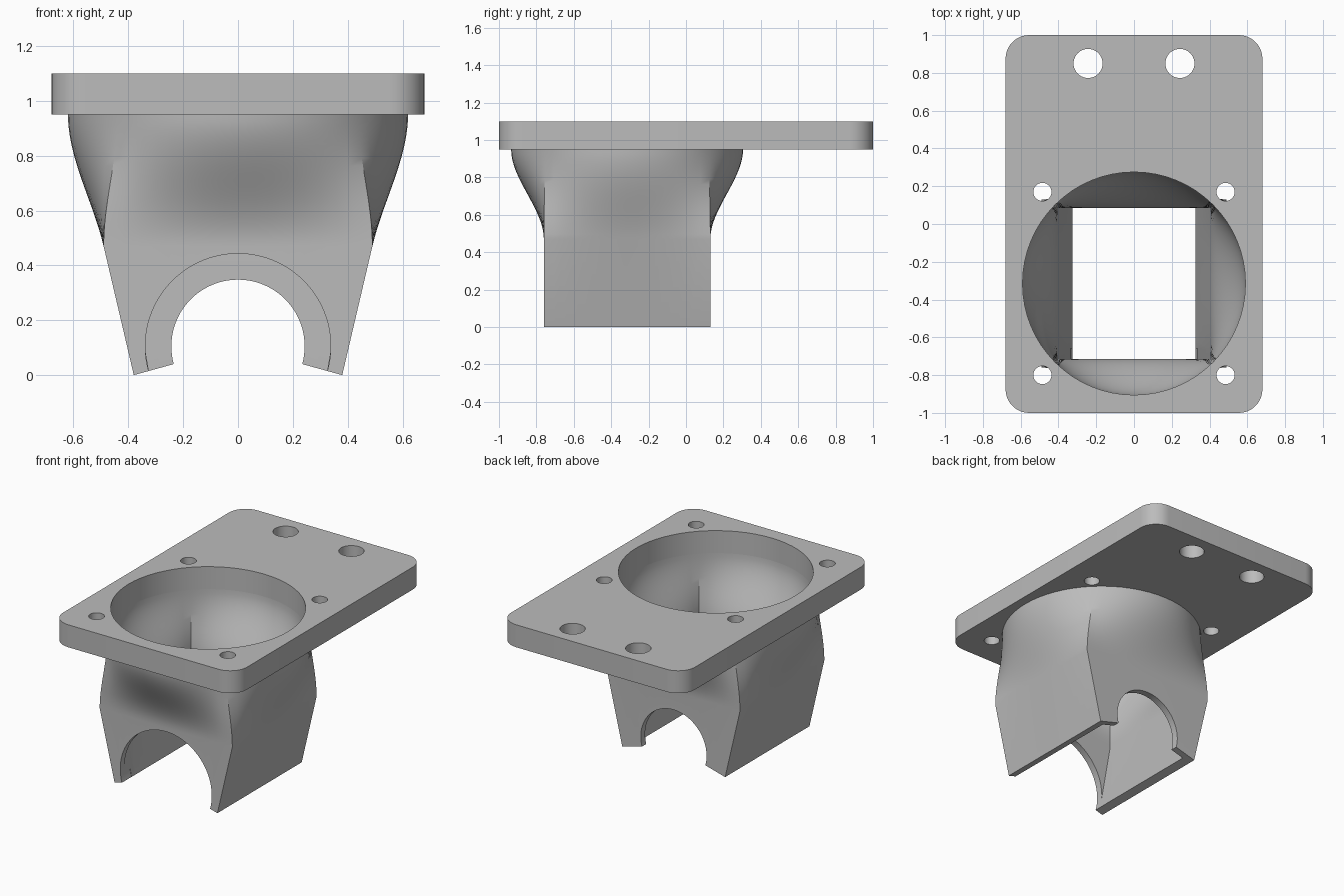
import bpy, bmesh, math

if "Cube" in bpy.data.objects:
    bpy.data.objects.remove(bpy.data.objects["Cube"])

GREY = (0.5, 0.5, 0.5, 1)
grey = bpy.data.materials.new("plain grey")
grey.use_nodes = True
grey.diffuse_color = GREY
grey.node_tree.nodes["Principled BSDF"].inputs["Base Color"].default_value = GREY

CY = -0.315                 # duct axis
FLOOR, NECK, TOP = 0.0, 0.47, 0.95
PLATE_TOP = 1.10
N, ROWS = 16, 18            # samples per duct side, rows of the flared part


def add_object(name, bm):
    bmesh.ops.recalc_face_normals(bm, faces=bm.faces)
    mesh = bpy.data.meshes.new(name)
    bm.to_mesh(mesh)
    bm.free()
    mesh.materials.append(grey)
    obj = bpy.data.objects.new(name, mesh)
    bpy.context.collection.objects.link(obj)
    return obj


def cut_cylinder(obj, radius, start, end, sides=64):
    """Cut a round hole between two points along y or z."""
    along_y = start[1] != end[1]
    mid = [(a + b) / 2 for a, b in zip(start, end)]
    bpy.ops.mesh.primitive_cylinder_add(
        vertices=sides, radius=radius, depth=math.dist(start, end), location=mid,
        rotation=(math.pi / 2 if along_y else 0, 0, 0))
    cutter = bpy.context.object
    cutter.hide_render = True
    mod = obj.modifiers.new("hole", 'BOOLEAN')
    mod.operation, mod.solver, mod.object = 'DIFFERENCE', 'EXACT', cutter
    bpy.context.view_layer.objects.active = obj
    bpy.ops.object.modifier_apply(modifier=mod.name)
    bpy.data.objects.remove(cutter)


def smooth(obj):
    bpy.ops.object.select_all(action='DESELECT')
    obj.select_set(True)
    bpy.context.view_layer.objects.active = obj
    bpy.ops.object.shade_smooth_by_angle(angle=math.radians(25))


def duct_rings(foot_x, neck_x, half_y, radius):
    """Rings from the tapered rectangular foot up to the round mouth."""
    sides = [(k, 2 * i / N - 1) for k in range(4) for i in range(N)]

    def rect(k, u, hx):
        return [(hx, half_y * u), (-hx * u, half_y),
                (-hx, -half_y * u), (hx * u, -half_y)][k]

    # The foot rises towards the arch centre, square to the side walls
    foot = []
    for k, u in sides:
        x, y = rect(k, u, foot_x)
        foot.append((x, y + CY, FLOOR + (0.38 - abs(x)) * 0.276))
    rings = [foot]
    slope = (neck_x - foot_x) / (NECK - FLOOR)
    for r in range(ROWS + 1):
        t = r / ROWS
        blend = t * t * (3 - 2 * t)
        lead = slope * (TOP - NECK) * t * (1 - t) ** 2
        ring = []
        for k, u in sides:
            a = k * math.pi / 2 + u * math.pi / 4
            x, y = rect(k, u, neck_x)
            cx, cy = radius * math.cos(a), radius * math.sin(a)
            push = lead * (1 - u * u) * (1, 0, -1, 0)[k]
            ring.append((x + (cx - x) * blend + push,
                         y + (cy - y) * blend + CY, NECK + (TOP - NECK) * t))
        rings.append(ring)
    return rings


# Duct: outer skin up, inner skin back down, closed into a ring
bm = bmesh.new()
loops = duct_rings(0.38, 0.49, 0.445, 0.62) + duct_rings(0.325, 0.405, 0.40, 0.59)[::-1]
loops = [[bm.verts.new(p) for p in ring] for ring in loops]
for low, high in zip(loops, loops[1:] + loops[:1]):
    for i in range(len(low)):
        j = (i + 1) % len(low)
        bm.faces.new((low[i], low[j], high[j], high[i]))
duct = add_object("air_duct", bm)

# Wide arch in the front wall, narrow arch in the back wall
cut_cylinder(duct, 0.338, (0, -0.95, 0.105), (0, -0.66, 0.105), 96)
cut_cylinder(duct, 0.243, (0, 0.0, 0.105), (0, 0.3, 0.105), 96)
smooth(duct)

# Mounting plate with rounded corners
bm = bmesh.new()
bmesh.ops.create_cube(bm, size=1)
for v in bm.verts:
    v.co = (v.co.x * 1.36, v.co.y * 2, TOP + (v.co.z + 0.5) * (PLATE_TOP - TOP))
corners = [e for e in bm.edges if abs(e.verts[0].co.z - e.verts[1].co.z) > 0.1]
bmesh.ops.bevel(bm, geom=corners, offset=0.125, segments=10, profile=0.5, affect='EDGES')
plate = add_object("mounting_plate", bm)

# Mouth, screw holes and rear holes
holes = [(0, CY, 0.59, 4 * N)]
for s in (-1, 1):
    holes += [(s * 0.485, 0.17, 0.048, 32), (s * 0.485, -0.80, 0.048, 32),
              (s * 0.243, 0.85, 0.077, 40)]
for x, y, radius, sides in holes:
    cut_cylinder(plate, radius, (x, y, TOP - 0.1), (x, y, PLATE_TOP + 0.1), sides)
smooth(plate)
